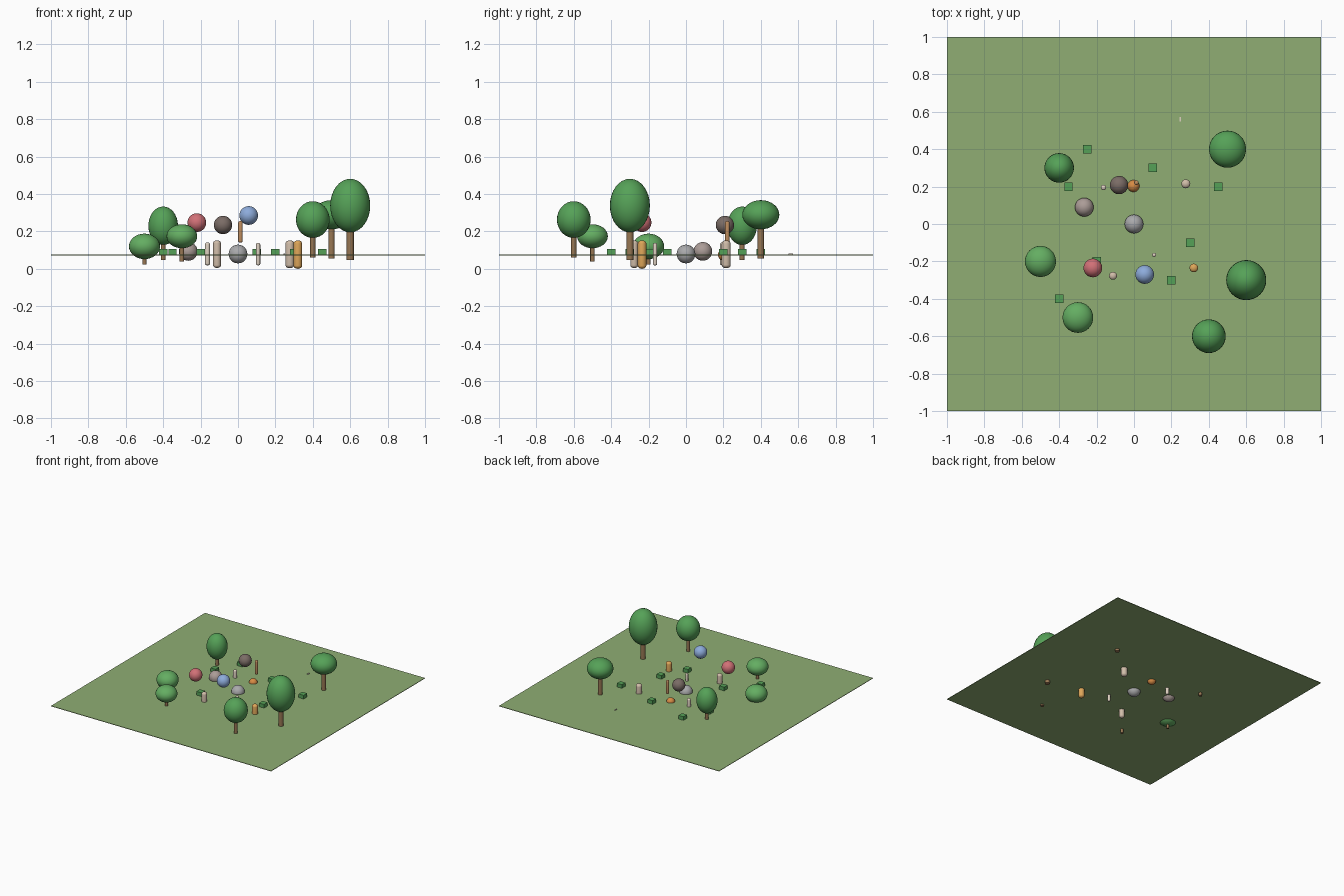
import bpy, math

if "Cube" in bpy.data.objects:
    bpy.data.objects.remove(bpy.data.objects["Cube"])

def material(name, rgb):
    m = bpy.data.materials.new(name)
    m.diffuse_color = [(c / 255) ** 2.2 for c in rgb] + [1]
    m.use_nodes = True
    m.node_tree.nodes["Principled BSDF"].inputs["Base Color"].default_value = m.diffuse_color
    return m

GRASS = material("grass", (142, 172, 115))
LEAF = material("leaf", (86, 160, 88))
LIGHT_LEAF = material("light_leaf", (100, 172, 98))
BARK = material("bark", (150, 118, 84))
CREAM = material("cream", (222, 208, 192))
BEIGE = material("beige", (208, 188, 168))
ORANGE = material("orange", (222, 165, 90))
AMBER = material("amber", (214, 138, 70))
WOOD = material("wood", (190, 140, 95))
RED = material("red", (208, 112, 118))
BLUE = material("blue", (140, 170, 218))
BROWN = material("brown", (122, 108, 102))
ROSE = material("rose_grey", (170, 155, 150))
STONE = material("stone", (168, 168, 170))

def finish(name, mat, smooth=True):
    o = bpy.context.object
    o.name = name
    o.data.materials.append(mat)
    if smooth:
        bpy.ops.object.shade_smooth_by_angle(angle=math.radians(40))
    return o

def ball(name, loc, r, mat, rz=None):
    bpy.ops.mesh.primitive_uv_sphere_add(segments=32, ring_count=16, radius=1, location=loc)
    bpy.context.object.scale = (r, r, rz or r)
    return finish(name, mat)

def box(name, loc, size, mat):
    bpy.ops.mesh.primitive_cube_add(size=1, location=loc)
    bpy.context.object.scale = size
    return finish(name, mat, False)

def post(name, x, y, z0, z1, r, mat):
    """Upright post with rounded ends, made from a stretched sphere."""
    cap = r * 0.75
    bpy.ops.mesh.primitive_uv_sphere_add(segments=24, ring_count=12, radius=1, location=(x, y, (z0 + z1) / 2))
    me = bpy.context.object.data
    # split the equator ring so the sides become straight
    half = (z1 - z0) / 2 - cap
    bpy.ops.object.mode_set(mode='EDIT')
    bpy.ops.mesh.select_all(action='SELECT')
    bpy.ops.mesh.bisect(plane_co=(x, y, (z0 + z1) / 2 + 0.03), plane_no=(0, 0, 1))
    bpy.ops.object.mode_set(mode='OBJECT')
    for v in me.vertices:
        s = 1 if v.co.z > 0.01 else -1
        k = 1 / math.hypot(v.co.x, v.co.y) if abs(v.co.z) < 0.05 else 1
        v.co = (v.co.x * r * k, v.co.y * r * k, v.co.z * cap + s * half)
    return finish(name, mat)

# Ground sheet
box("ground", (0, 0, 0.074), (2, 2, 0.004), GRASS)

# Trees: x, y, crown radius, crown centre z, crown half height, trunk base, trunk radius
trees = [
    (-0.5, -0.2, 0.083, 0.12, 0.068, 0.022, 0.011, LIGHT_LEAF),
    (-0.4, 0.3, 0.079, 0.23, 0.103, 0.048, 0.013, LEAF),
    (-0.3, -0.5, 0.082, 0.174, 0.064, 0.04, 0.012, LIGHT_LEAF),
    (0.4, -0.6, 0.09, 0.263, 0.098, 0.06, 0.014, LEAF),
    (0.6, -0.3, 0.107, 0.338, 0.143, 0.048, 0.019, LEAF),
    (0.5, 0.4, 0.099, 0.289, 0.078, 0.055, 0.017, LEAF),
]
for x, y, r, z, rz, base, tr, leaf in trees:
    bpy.ops.mesh.primitive_cylinder_add(vertices=24, radius=tr, depth=z - base, location=(x, y, (z + base) / 2))
    finish("tree_trunk", BARK)
    ball("tree_crown", (x, y, z), r, leaf, rz)

# Low hedge blocks
for x, y in [(-0.25, 0.4), (0.1, 0.3), (-0.35, 0.2), (0.45, 0.2),
             (0.3, -0.1), (-0.2, -0.2), (0.2, -0.3), (-0.4, -0.4)]:
    box("hedge_block", (x, y, 0.09), (0.045, 0.045, 0.032), LEAF)

# Balls, floating and half buried
ball("red_ball", (-0.22, -0.235, 0.247), 0.05, RED)
ball("brown_ball", (-0.08, 0.208, 0.234), 0.049, BROWN)
ball("blue_ball", (0.057, -0.27, 0.285), 0.05, BLUE)
ball("stone_ball", (0, 0, 0.079), 0.05, STONE)
ball("rose_ball", (-0.266, 0.09, 0.093), 0.05, ROSE)
ball("amber_ball", (-0.003, 0.203, 0.075), 0.032, AMBER)

# Rounded posts
post("thin_post_left", -0.163, 0.195, 0.018, 0.141, 0.014, CREAM)
post("thin_post_right", 0.108, -0.165, 0.018, 0.139, 0.011, CREAM)
post("beige_post_front", -0.112, -0.277, 0.004, 0.152, 0.021, BEIGE)
post("beige_post_back", 0.277, 0.215, 0.003, 0.152, 0.024, BEIGE)
post("orange_post", 0.32, -0.235, 0.0, 0.152, 0.023, ORANGE)
post("hanging_stick", 0.013, 0.221, 0.14, 0.255, 0.012, WOOD)

# Tiny pebbles on the grass
box("pebble_back", (0.248, 0.56, 0.077), (0.008, 0.022, 0.008), CREAM)
